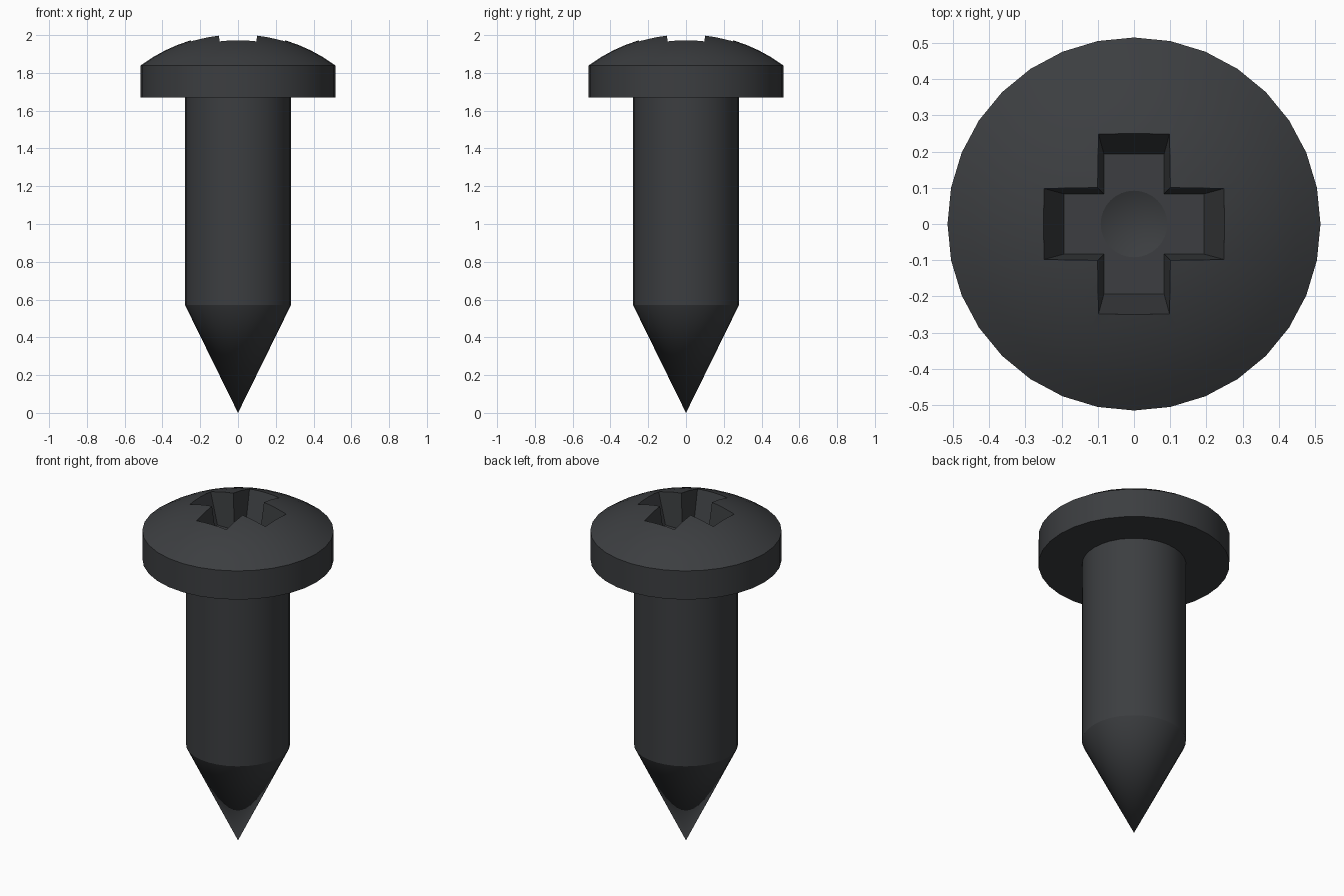
import bpy, bmesh
from math import sin, cos, pi, sqrt

if "Cube" in bpy.data.objects:
    bpy.data.objects.remove(bpy.data.objects["Cube"])

SIDES = 32


def make_object(name, bm):
    bmesh.ops.recalc_face_normals(bm, faces=bm.faces)
    mesh = bpy.data.meshes.new(name)
    bm.to_mesh(mesh)
    bm.free()
    ob = bpy.data.objects.new(name, mesh)
    bpy.context.collection.objects.link(ob)
    return ob


def lathe(name, profile):
    """Revolve (radius, z) points around z; radius 0 ends become poles."""
    bm = bmesh.new()
    rings = []
    for r, z in profile:
        n = SIDES if r > 0 else 1
        rings.append([bm.verts.new((r * cos(2 * pi * i / SIDES), r * sin(2 * pi * i / SIDES), z))
                      for i in range(n)])
    for a, b in zip(rings, rings[1:]):
        for i in range(SIDES):
            j = (i + 1) % SIDES
            quad = [a[i % len(a)], a[j % len(a)], b[j % len(b)], b[i % len(b)]]
            bm.faces.new(list(dict.fromkeys(quad)))
    return make_object(name, bm)


def cross_ring(bm, reach, half, z):
    verts = []
    for k in range(4):
        c, s = round(cos(k * pi / 2)), round(sin(k * pi / 2))
        for x, y in ((reach, -half), (reach, half), (half, half)):
            verts.append(bm.verts.new((x * c - y * s, x * s + y * c, z)))
    return verts


# Screw body: pointed tip, plain shank, flat-sided head with a domed top
APEX, R = 2.009, 0.87
dome = []
for i in range(9):
    r = 0.515 * (1 - i / 8)
    dome.append((r, APEX - R + sqrt(R * R - r * r)))
screw = lathe("screw", [(0, 0), (0.28, 0.57), (0.28, 1.67), (0.515, 1.67)] + dome)

# Tapered cross-shaped driver recess
FLOOR, RIM, TOP = 1.79, 1.98, 2.08
t = (TOP - FLOOR) / (RIM - FLOOR)
bm = bmesh.new()
low = cross_ring(bm, 0.193, 0.083, FLOOR)
high = cross_ring(bm, 0.193 + 0.059 * t, 0.083 + 0.016 * t, TOP)
bm.faces.new(low)
bm.faces.new(high)
for i in range(12):
    j = (i + 1) % 12
    bm.faces.new((low[i], low[j], high[j], high[i]))
recess = make_object("recess_cutter", bm)

# Conical dimple in the recess floor
dimple = lathe("dimple_cutter", [(0, FLOOR - 0.04), (0.092, FLOOR), (0.092, FLOOR + 0.03), (0, FLOOR + 0.03)])

bpy.context.view_layer.objects.active = screw
screw.select_set(True)
for cutter in (recess, dimple):
    cutter.hide_render = True
    mod = screw.modifiers.new("cut", 'BOOLEAN')
    mod.operation = 'DIFFERENCE'
    mod.solver = 'EXACT'
    mod.object = cutter
    bpy.ops.object.modifier_apply(modifier=mod.name)
    bpy.data.objects.remove(cutter)

# Dark metal finish
mat = bpy.data.materials.new("dark_metal")
mat.diffuse_color = (0.045, 0.048, 0.052, 1)
mat.use_nodes = True
mat.node_tree.nodes["Principled BSDF"].inputs["Base Color"].default_value = mat.diffuse_color
screw.data.materials.clear()
screw.data.materials.append(mat)
bpy.ops.object.shade_smooth_by_angle(angle=0.4)
